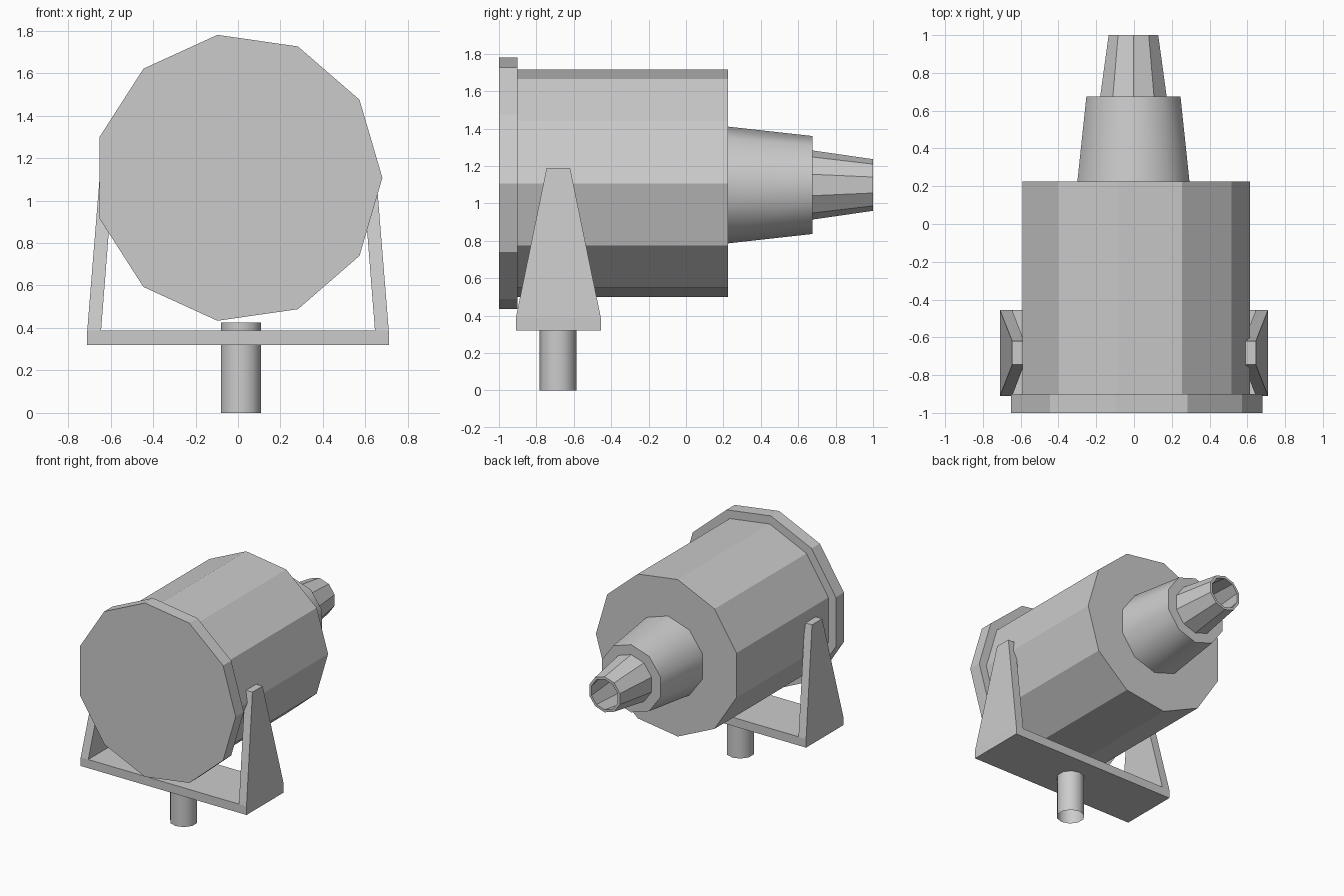
import bpy, bmesh
from math import cos, sin, pi

if "Cube" in bpy.data.objects:
    bpy.data.objects.remove(bpy.data.objects["Cube"])


def finish(name, bm):
    bmesh.ops.recalc_face_normals(bm, faces=bm.faces)
    mesh = bpy.data.meshes.new(name)
    bm.to_mesh(mesh)
    bm.free()
    obj = bpy.data.objects.new(name, mesh)
    bpy.context.collection.objects.link(obj)
    return obj


def turned(name, rings, sides, place, phase=0.0, smooth=False, caps=(True, True)):
    """Bridge polygon rings (position, radius) along an axis given by place()."""
    bm = bmesh.new()
    loops = []
    for pos, r in rings:
        angles = [phase + 2 * pi * i / sides for i in range(sides)]
        loops.append([bm.verts.new(place(r * cos(a), r * sin(a), pos)) for a in angles])
    for a, b in zip(loops, loops[1:]):
        for i in range(sides):
            j = (i + 1) % sides
            bm.faces.new((a[i], a[j], b[j], b[i])).smooth = smooth
    for loop, cap in zip((loops[0], loops[-1]), caps):
        if cap:
            bm.faces.new(loop)
    return finish(name, bm)


def drum_axis(u, v, p):
    return (u, p, 1.107 + v)


def nose_axis(u, v, p):
    return (u - 0.003, p, 1.098 + v)


def post_axis(u, v, p):
    return (u + 0.014, v - 0.684, p)


# Eleven-sided lamp housing and front rim
turned("housing", [(-0.9, 0.614), (0.225, 0.614)], 11, drum_axis)
turned("front_rim", [(-1.0, 0.68), (-0.9, 0.68)], 11, drum_axis)

# Ten-sided rear cone and hollow cable sleeve
turned("rear_cone", [(0.225, 0.312), (0.675, 0.262)], 10, nose_axis, pi / 2, True)
turned("cable_sleeve", [(0.675, 0.185), (1.0, 0.138), (1.0, 0.118), (0.675, 0.165)],
       10, nose_axis, pi / 2, caps=(False, False))

# Mounting post, open underneath
turned("mounting_post", [(0.0, 0.099), (0.425, 0.099)], 10, post_axis, pi / 2, True,
       caps=(False, True))

# Yoke: half of the base plate with a tapered arm, mirrored
bm = bmesh.new()
sections = [[bm.verts.new((x, y, z)) for y, z in
             ((-0.91, 0.32), (-0.455, 0.32), (-0.455, 0.387), (-0.91, 0.387))]
            for x in (0.0, 0.645, 0.71)]
for a, b in zip(sections, sections[1:]):
    for i in range(4):
        j = (i + 1) % 4
        top = bm.faces.new((a[i], a[j], b[j], b[i])) if i == 2 else None
        if top is None:
            bm.faces.new((a[i], a[j], b[j], b[i]))
        else:
            arm_root = top
bm.faces.new(sections[-1])
arm = bmesh.ops.extrude_face_region(bm, geom=[arm_root])
for v in [g for g in arm["geom"] if isinstance(g, bmesh.types.BMVert)]:
    v.co = (0.645 if v.co.x > 0.68 else 0.582, -0.745 if v.co.y < -0.68 else -0.62, 1.19)
if arm_root.is_valid:
    bmesh.ops.delete(bm, geom=[arm_root], context='FACES_ONLY')
yoke = finish("yoke", bm)
mirror = yoke.modifiers.new("mirror", 'MIRROR')
mirror.use_clip = True
